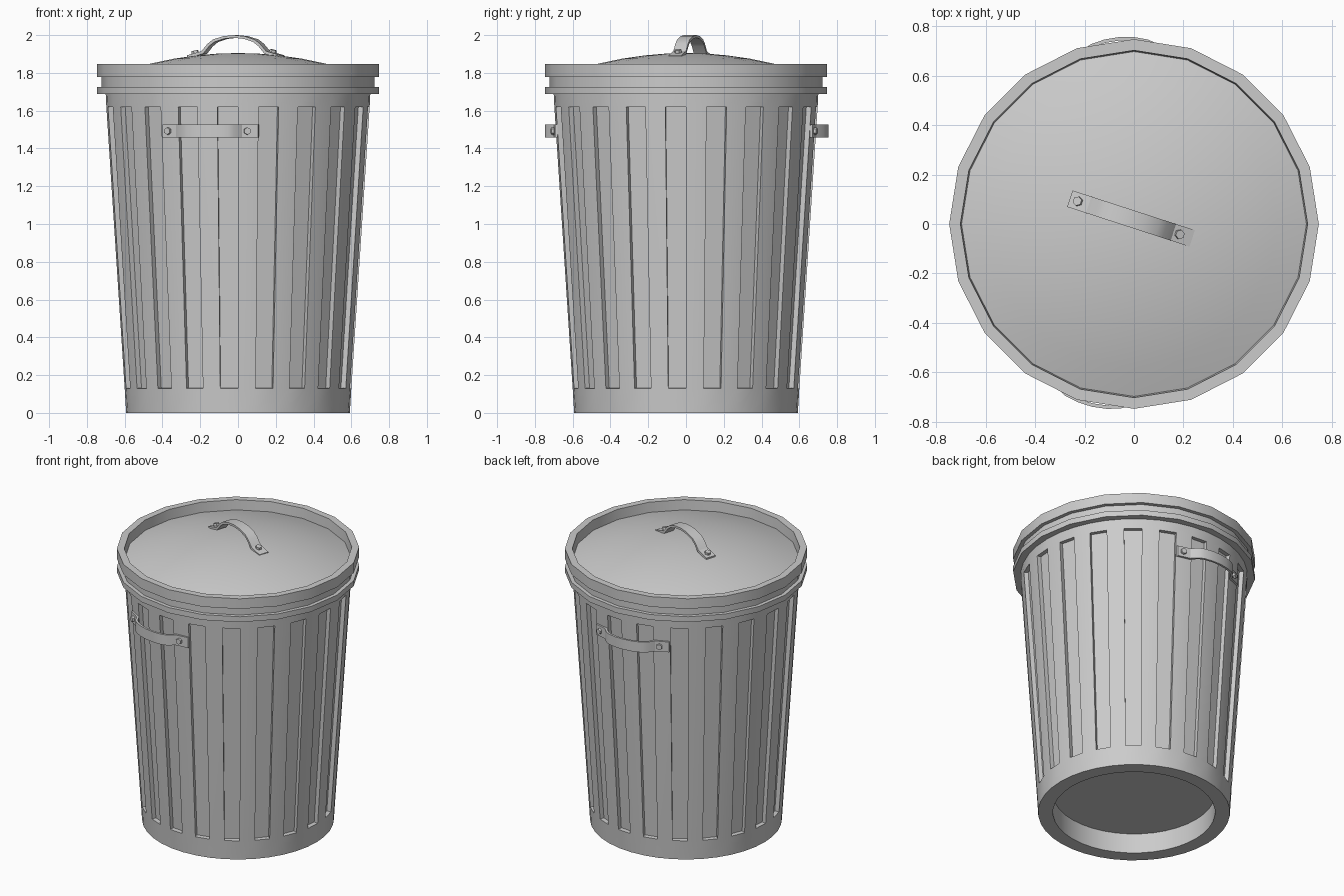
import bpy, bmesh, math
from mathutils import Matrix, Vector

if "Cube" in bpy.data.objects:
    bpy.data.objects.remove(bpy.data.objects["Cube"])


def finish(bm, name):
    bmesh.ops.recalc_face_normals(bm, faces=bm.faces[:])
    me = bpy.data.meshes.new(name)
    bm.to_mesh(me)
    bm.free()
    ob = bpy.data.objects.new(name, me)
    bpy.context.collection.objects.link(ob)
    bpy.ops.object.select_all(action='DESELECT')
    ob.select_set(True)
    bpy.context.view_layer.objects.active = ob
    bpy.ops.object.shade_smooth_by_angle(angle=math.radians(25))
    return ob


def lathe(profile, n, closed=False):
    """Revolve (radius, z) points; returns bmesh and faces[segment row][side]."""
    bm = bmesh.new()
    rings = []
    for r, z in profile:
        if r == 0:
            rings.append([bm.verts.new((0, 0, z))] * n)
        else:
            rings.append([bm.verts.new((r * math.cos(2 * math.pi * i / n),
                                        r * math.sin(2 * math.pi * i / n), z)) for i in range(n)])
    pairs = list(zip(rings, rings[1:]))
    if closed:
        pairs.append((rings[-1], rings[0]))
    rows = []
    for a, b in pairs:
        row = []
        for i in range(n):
            j = (i + 1) % n
            row.append(bm.faces.new(dict.fromkeys((a[i], a[j], b[j], b[i]))))
        rows.append(row)
    return bm, rows


# Can body: hollow tapered shell with every other panel sunk in
bm, rows = lathe([(0, .135), (.50, .135), (.50, 0), (.592, 0), (.60, .13), (.697, 1.62),
                  (.702, 1.72), (.66, 1.72), (.55, .17), (0, .17)], 40)
bmesh.ops.recalc_face_normals(bm, faces=bm.faces[:])
panels = rows[4][1::2]
for f in bmesh.ops.extrude_discrete_faces(bm, faces=panels)['faces']:
    f.normal_update()
    bmesh.ops.translate(bm, verts=f.verts[:], vec=-f.normal * .028)
finish(bm, "can_body")

# Rolled rim around the mouth of the can
bm, _ = lathe([(.69, 1.687), (.747, 1.687), (.747, 1.724), (.69, 1.724)], 20, closed=True)
finish(bm, "can_rim")

# Lid: stepped skirt, flat lip and shallow dome
dome = [(r, 1.905 - .26 * r * r) for r in (.697, .58, .46, .34, .22, .11, 0)]
bm, _ = lathe([(0, 1.76), (.69, 1.724), (.722, 1.724), (.722, 1.777), (.747, 1.777),
               (.747, 1.846), (.702, 1.846)] + dome, 20)
finish(bm, "lid")


def strap(name, half, matrix, width=.07, t=.014):
    """Bent metal strap with two hex bolts; half = (offset, height) from centre to foot."""
    top = [(-u, h) for u, h in reversed(half[1:])] + list(half)
    low = [(u * (.95 if abs(u) < .19 else 1), h - t) for u, h in reversed(top)]
    bm = bmesh.new()
    face = bm.faces.new([bm.verts.new((u, -width / 2, h)) for u, h in top + low])
    ext = bmesh.ops.extrude_face_region(bm, geom=[face])['geom']
    bmesh.ops.translate(bm, vec=(0, width, 0),
                        verts=[v for v in ext if isinstance(v, bmesh.types.BMVert)])
    (u0, h0), (u1, h1) = half[-2:]
    slope = (h1 - h0) / (u1 - u0)
    for u in (-.225, .205):
        h = h0 + slope * (abs(u) - u0)
        tilt = -math.atan(slope) * (1 if u > 0 else -1)
        m = Matrix.Translation((u, 0, h)) @ Matrix.Rotation(tilt, 4, 'Y')
        bmesh.ops.create_cone(bm, cap_ends=True, segments=6, radius1=.021, radius2=.019,
                              depth=.03, matrix=m)
    bmesh.ops.transform(bm, matrix=matrix, verts=bm.verts[:])
    finish(bm, name)


# Lid handle
strap("lid_handle",
      [(0, 2.0), (.06, 1.994), (.115, 1.977), (.145, 1.955), (.18, 1.915), (.26, 1.893)],
      Matrix.Translation((-.012, .022, 0)) @ Matrix.Rotation(math.radians(-18), 4, 'Z'))

# Side handles: local x runs round the can, z points outwards
for name, deg in (("front_handle", 257), ("back_handle", 94.5)):
    a = math.radians(deg)
    c, s = math.cos(a), math.sin(a)
    m = Matrix(((-s, 0, c, 0), (c, 0, s, 0), (0, 1, 0, 1.492), (0, 0, 0, 1)))
    strap(name,
          [(0, .758), (.06, .753), (.115, .739), (.145, .722), (.18, .680), (.26, .651)], m)
